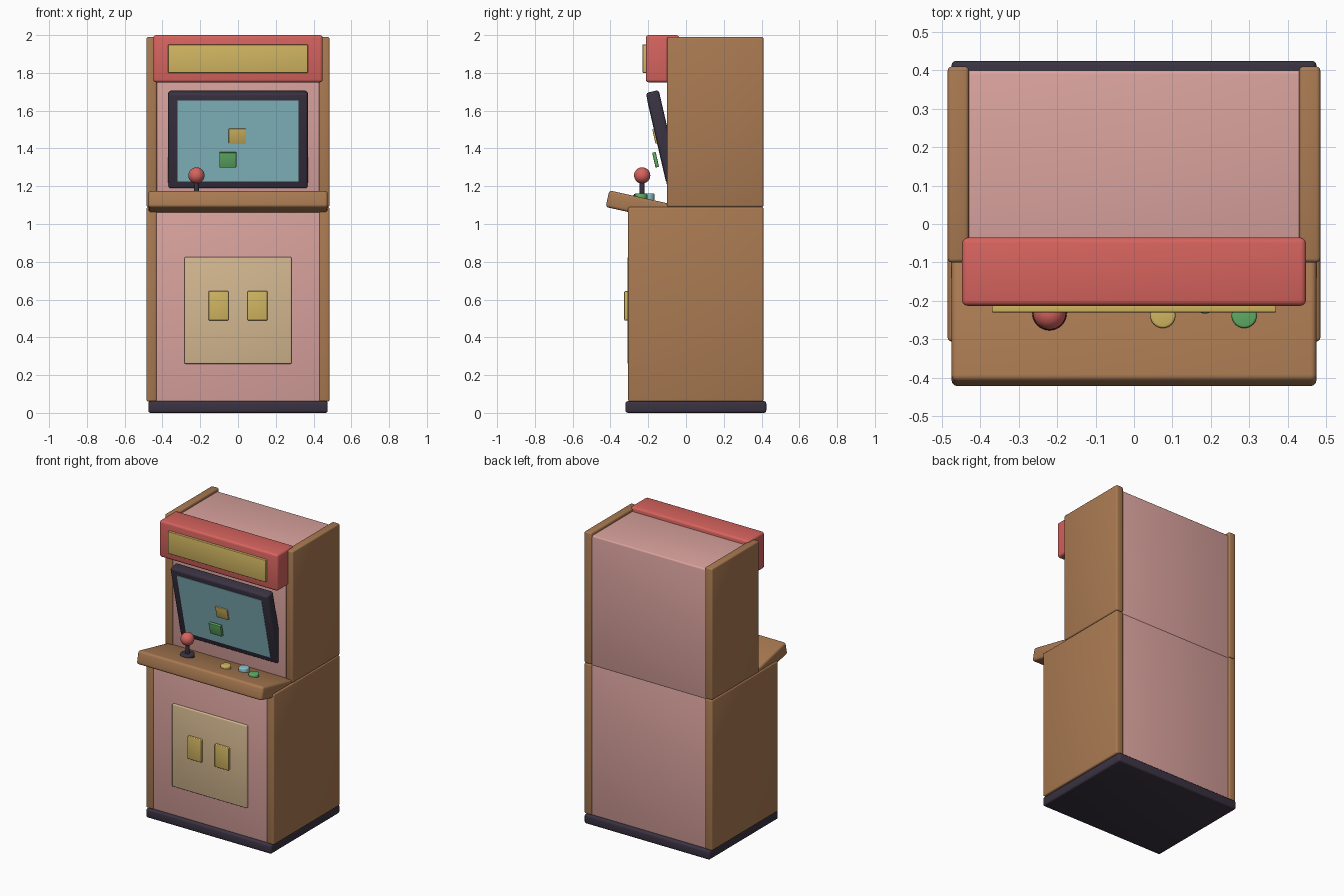
import bpy
import bmesh
from math import radians
from mathutils import Matrix

default = bpy.data.objects.get("Cube")
if default:
    bpy.data.objects.remove(default, do_unlink=True)


def material(name, *rgb):
    mat = bpy.data.materials.new(name)
    mat.use_nodes = True
    color = (*rgb, 1)
    mat.diffuse_color = color
    bsdf = mat.node_tree.nodes["Principled BSDF"]
    bsdf.inputs["Base Color"].default_value = color
    bsdf.inputs["Roughness"].default_value = 0.7
    return mat


wood = material("wood brown", 0.40, 0.195, 0.084)
pink = material("dusty pink", 0.70, 0.365, 0.34)
red = material("coral red", 0.67, 0.125, 0.112)
gold = material("gold", 0.64, 0.465, 0.12)
blue = material("screen blue", 0.26, 0.54, 0.60)
tan = material("tan", 0.66, 0.48, 0.28)
dark = material("dark violet", 0.042, 0.032, 0.054)
green = material("green", 0.114, 0.41, 0.127)


def finish(name, bm, mat, location, tilt=0):
    """Turn a bmesh into a placed, smooth-shaded object."""
    mesh = bpy.data.meshes.new(name)
    bm.to_mesh(mesh)
    bm.free()
    mesh.materials.append(mat)
    obj = bpy.data.objects.new(name, mesh)
    bpy.context.collection.objects.link(obj)
    obj.location = location
    obj.rotation_euler.x = radians(tilt)
    bpy.ops.object.select_all(action="DESELECT")
    obj.select_set(True)
    bpy.context.view_layer.objects.active = obj
    bpy.ops.object.shade_smooth_by_angle(angle=radians(40))
    return obj


def block(name, mat, size, center, bevel=0.01, tilt=0):
    """Box with rounded edges."""
    bm = bmesh.new()
    bmesh.ops.create_cube(bm, size=1, matrix=Matrix.Diagonal((*size, 1)))
    if bevel:
        bmesh.ops.bevel(bm, geom=bm.edges[:], offset=bevel, segments=3,
                        profile=0.5, affect="EDGES")
    return finish(name, bm, mat, center, tilt)


def span(name, mat, x, y, z, bevel=0.01):
    """Rounded box given by its limits on each axis."""
    limits = (x, y, z)
    return block(name, mat, [b - a for a, b in limits],
                 [(a + b) / 2 for a, b in limits], bevel)


def disc(name, mat, radius, height, center, bevel=0.006):
    """Upright cylinder with a rounded rim."""
    bm = bmesh.new()
    bmesh.ops.create_cone(bm, cap_ends=True, segments=32, radius1=radius,
                          radius2=radius, depth=height)
    if bevel:
        rim = [e for e in bm.edges if all(v.co.z > 0 for v in e.verts)]
        bmesh.ops.bevel(bm, geom=rim, offset=bevel, segments=3,
                        profile=0.5, affect="EDGES")
    return finish(name, bm, mat, center)


# Cabinet body
span("base_plinth", dark, (-0.475, 0.475), (-0.32, 0.425), (0, 0.062), 0.012)
span("lower_body", pink, (-0.45, 0.45), (-0.297, 0.40), (0.05, 1.09))
span("upper_body", pink, (-0.45, 0.45), (-0.09, 0.40), (1.08, 1.97))

# Side panels, left and right
for side, sign in (("left", 1), ("right", -1)):
    x = sorted((sign * 0.43, sign * 0.485))
    span(side + "_lower_panel", wood, x, (-0.306, 0.41), (0.06, 1.09))
    span(side + "_upper_panel", wood, x, (-0.10, 0.41), (1.09, 1.99))

# Marquee box and its sign plate
span("marquee", red, (-0.448, 0.448), (-0.213, -0.035), (1.75, 2.0), 0.015)
span("marquee_plate", gold, (-0.37, 0.37), (-0.23, -0.205), (1.80, 1.95), 0.003)

# Screen leaning forward, built along its own tilted axes
LEAN = 13
screen_frame = block("screen_frame", dark, (0.74, 0.07, 0.522),
                     (0, -0.12, 1.447), 0.015, LEAN)
offset = Matrix.Rotation(radians(LEAN), 3, "X").col[1] * -0.034
block("screen_glass", blue, (0.64, 0.006, 0.44),
      screen_frame.location + offset, 0, LEAN)
for name, mat, x, z in (("gold_block", gold, -0.004, 1.466),
                        ("green_block", green, -0.054, 1.34)):
    block("screen_" + name, mat, (0.09, 0.019, 0.08), (x, -0.161, z), 0.003, LEAN)

# Sloping control deck
block("control_deck", wood, (0.95, 0.36, 0.09), (0, -0.24, 1.095), 0.015, -12.5)

# Joystick
STICK = (-0.22, -0.232)
disc("joystick_base", dark, 0.045, 0.03, (*STICK, 1.144))
disc("joystick_shaft", dark, 0.013, 0.11, (*STICK, 1.19), 0)
ball = bmesh.new()
bmesh.ops.create_uvsphere(ball, u_segments=32, v_segments=16, radius=0.043)
finish("joystick_ball", ball, red, (*STICK, 1.257))

# Buttons
for name, mat, x, y in (("gold", gold, 0.075, -0.238),
                        ("blue", blue, 0.185, -0.2),
                        ("green", green, 0.287, -0.238)):
    disc(name + "_button", mat, 0.033, 0.035, (x, y, 1.145))

# Coin door with two slots
span("coin_door", tan, (-0.283, 0.283), (-0.311, -0.28), (0.26, 0.825), 0.006)
for side, sign in (("left", 1), ("right", -1)):
    block(side + "_coin_slot", gold, (0.105, 0.03, 0.155),
          (sign * 0.103, -0.312, 0.567), 0.005)
